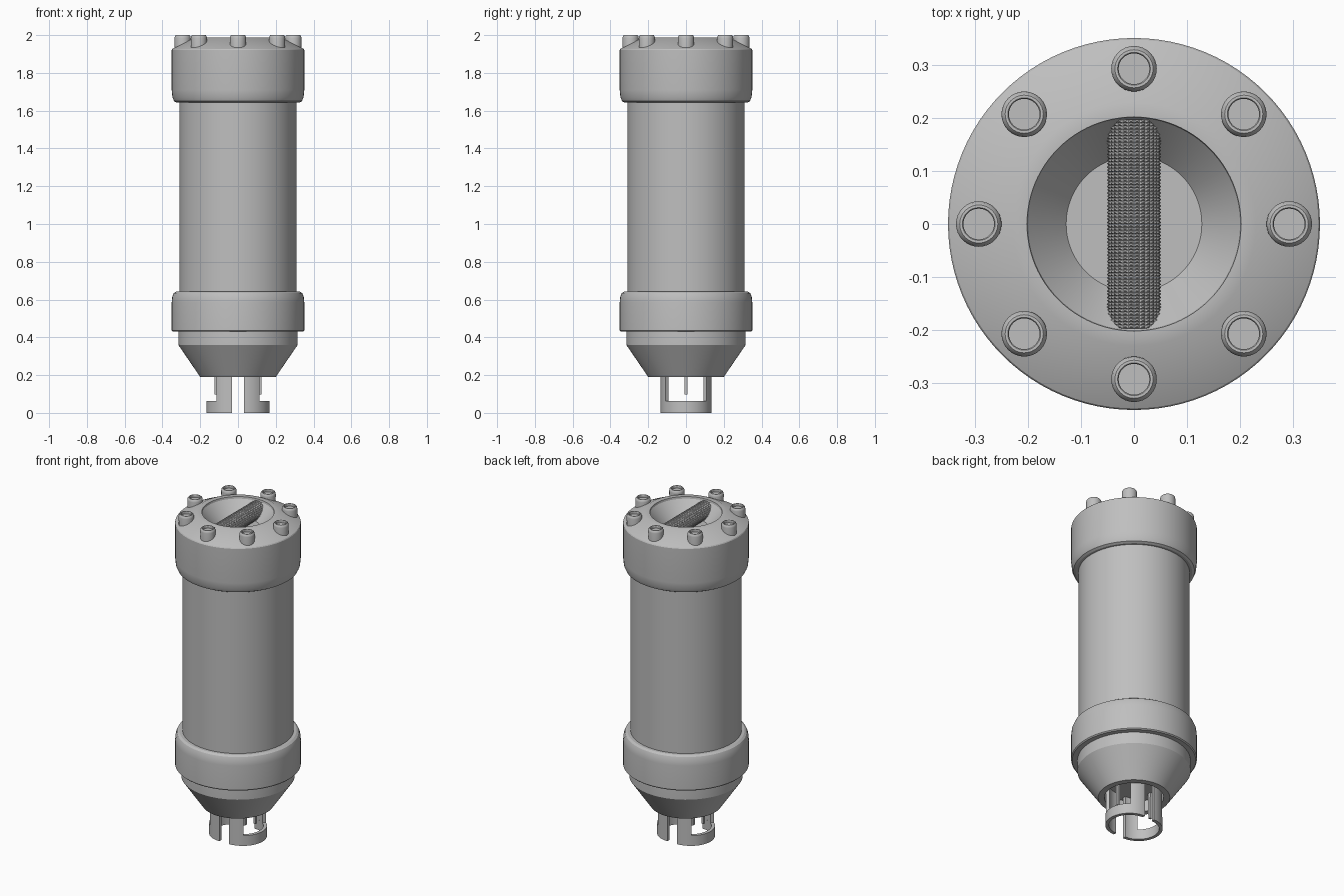
import bpy, bmesh, math
from mathutils import Matrix, Vector

cube = bpy.data.objects.get("Cube")
if cube:
    bpy.data.objects.remove(cube, do_unlink=True)

metal = bpy.data.materials.new("grey metal")
metal.use_nodes = True
GREY = (0.52, 0.52, 0.52, 1)
metal.diffuse_color = GREY
metal.node_tree.nodes["Principled BSDF"].inputs["Base Color"].default_value = GREY


def finish(bm, name, smooth=True):
    """Turn a bmesh into a named, shaded object."""
    bmesh.ops.remove_doubles(bm, verts=bm.verts, dist=1e-5)
    bmesh.ops.recalc_face_normals(bm, faces=bm.faces)
    mesh = bpy.data.meshes.new(name)
    bm.to_mesh(mesh)
    bm.free()
    mesh.materials.append(metal)
    ob = bpy.data.objects.new(name, mesh)
    bpy.context.collection.objects.link(ob)
    if smooth:
        bpy.ops.object.select_all(action='DESELECT')
        ob.select_set(True)
        bpy.context.view_layer.objects.active = ob
        bpy.ops.object.shade_smooth_by_angle(angle=math.radians(30))
    return ob


def lathe(name, profile, closed=False, steps=96, at=(0, 0, 0)):
    """Spin a (radius, height) profile about the z axis."""
    bm = bmesh.new()
    verts = [bm.verts.new((r, 0, z)) for r, z in profile]
    pairs = list(zip(verts, verts[1:]))
    if closed:
        pairs.append((verts[-1], verts[0]))
    edges = [bm.edges.new(p) for p in pairs]
    bmesh.ops.spin(bm, geom=verts + edges, axis=(0, 0, 1), cent=(0, 0, 0),
                   angle=2 * math.pi, steps=steps)
    bmesh.ops.translate(bm, verts=bm.verts, vec=at)
    return finish(bm, name)


def arc_wall(name, a0, a1, z0, z1, side, r_in=0.115, r_out=0.135, steps=24):
    """Curved wall of a half shell; the shell is shifted outward along x."""
    bm = bmesh.new()
    sections = []
    for i in range(steps + 1):
        a = math.radians(a0 + (a1 - a0) * i / steps)
        sections.append([
            bm.verts.new((side * (0.033 + r * math.cos(a)), r * math.sin(a), z))
            for r, z in ((r_in, z0), (r_out, z0), (r_out, z1), (r_in, z1))])
    for s, t in zip(sections, sections[1:]):
        for k in range(4):
            n = (k + 1) % 4
            bm.faces.new((s[k], s[n], t[n], t[k]))
    bm.faces.new(sections[0])
    bm.faces.new(sections[-1][::-1])
    return finish(bm, name)


# Main barrel
lathe("barrel", [(0, 0.6), (0.31, 0.6), (0.31, 1.7), (0, 1.7)])

# Top cap: rounded lower edge, sloping lid, funnel-shaped well
lathe("top_cap", [(0.29, 1.645), (0.325, 1.643), (0.338, 1.65), (0.347, 1.67),
                  (0.351, 1.71), (0.351, 1.922), (0.348, 1.927),
                  (0.23, 1.987), (0.202, 1.987), (0.2, 1.975),
                  (0.128, 1.89), (0, 1.89)])

# Lower band with a softened top edge
lathe("lower_band", [(0.29, 0.43), (0.345, 0.43), (0.351, 0.436), (0.351, 0.585),
                     (0.348, 0.615), (0.34, 0.634), (0.328, 0.642),
                     (0.29, 0.642)], closed=True)

# Collar and tapered nose, hollow at the bottom
lathe("nose_cone", [(0, 0.5), (0.312, 0.5), (0.316, 0.425), (0.316, 0.36),
                    (0.2, 0.19), (0.165, 0.19), (0.165, 0.26), (0, 0.26)])

# Ring of socket bolts on the lid
for i in range(8):
    a = i * math.pi / 4
    lathe("bolt_%d" % (i + 1),
          [(0, 1.9), (0.042, 1.9), (0.043, 1.985), (0.041, 1.994), (0.036, 2.0),
           (0.031, 2.0), (0.029, 1.997), (0.029, 1.985), (0, 1.985)],
          steps=32, at=(0.293 * math.cos(a), 0.293 * math.sin(a), 0))

# Knurled grip bar across the well
bm = bmesh.new()
AROUND, ALONG, RADIUS, HALF = 28, 64, 0.048, 0.197
rings = []
for j in range(ALONG + 1):
    y = -HALF + 2 * HALF * j / ALONG
    rings.append([bm.verts.new((RADIUS * math.cos(k * 2 * math.pi / AROUND), y,
                                1.932 + RADIUS * math.sin(k * 2 * math.pi / AROUND)))
                  for k in range(AROUND)])
skin = []
for s, t in zip(rings, rings[1:]):
    for k in range(AROUND):
        n = (k + 1) % AROUND
        skin.append(bm.faces.new((s[k], t[k], t[n], s[n])))
bm.faces.new(rings[0])
bm.faces.new(rings[-1][::-1])
bmesh.ops.recalc_face_normals(bm, faces=bm.faces)
bmesh.ops.poke(bm, faces=skin, offset=0.004)
finish(bm, "grip_bar", smooth=False)

# Split connector: two half rings, each with two legs and a thin pin
for side, word in ((1, "left"), (-1, "right")):
    arc_wall(word + "_foot_ring", -90, 90, 0, 0.063, side)
    arc_wall(word + "_back_leg", 53, 90, 0.06, 0.262, side, steps=8)
    arc_wall(word + "_front_leg", -90, -53, 0.06, 0.262, side, steps=8)
    bm = bmesh.new()
    bmesh.ops.create_cube(bm, size=1, matrix=Matrix.Translation((side * 0.117, 0, 0.18))
                          @ Matrix.Diagonal((0.014, 0.022, 0.164, 1)))
    # Taper the free end of the pin
    for v in bm.verts:
        if v.co.z < 0.15:
            v.co.y *= 0.6
    finish(bm, word + "_pin", smooth=False)
